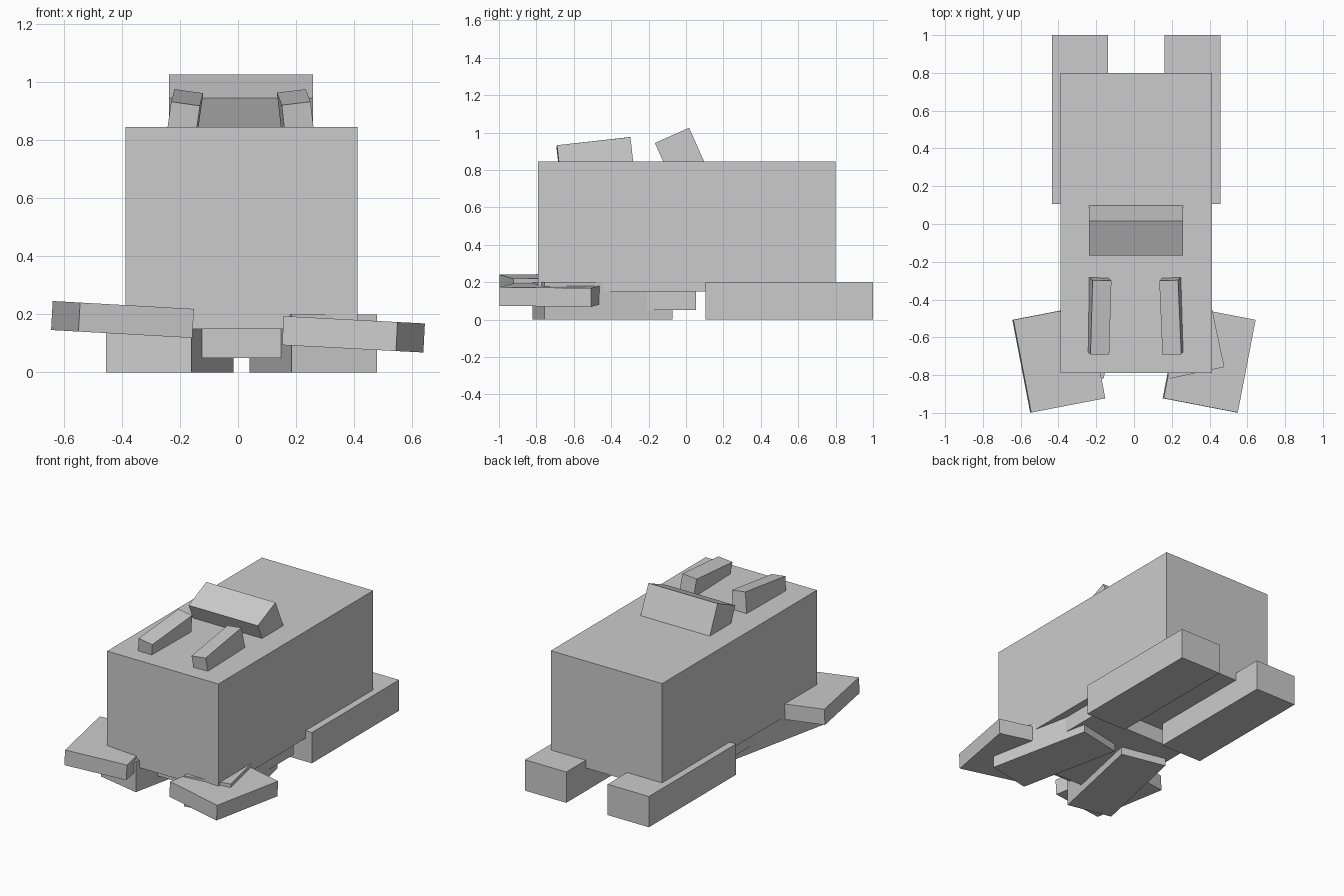
import bpy
from math import radians
from mathutils import Matrix, Vector

if "Cube" in bpy.data.objects:
    bpy.data.objects.remove(bpy.data.objects["Cube"])

CX = 0.012  # centre line of the torso and legs


def box(name, size, loc, pitch=0, roll=0, yaw=0):
    """Box turned by yaw, then pitch, then roll about the world axes."""
    bpy.ops.mesh.primitive_cube_add(size=1)
    ob = bpy.context.object
    ob.name = name
    rot = (Matrix.Rotation(radians(roll), 4, 'Y')
           @ Matrix.Rotation(radians(pitch), 4, 'X')
           @ Matrix.Rotation(radians(yaw), 4, 'Z'))
    ob.data.transform(rot @ Matrix.Diagonal((*size, 1)))
    ob.location = loc
    return rot


# torso and belly plate
box("body", (0.8, 1.59, 0.695), (CX, 0.005, 0.4975))
box("belly", (0.7, 0.7, 0.1), (CX, -0.297, 0.1))

# straight hind legs and toed-in front legs
for side, s in (("left", -1), ("right", 1)):
    box(f"hind_leg_{side}", (0.297, 0.895, 0.2), (CX + s * 0.297, 0.5525, 0.1))
    box(f"front_leg_{side}", (0.3, 0.7, 0.2), (CX + s * 0.247, -0.446, 0.1), yaw=s * 12)

# splayed flat front feet, both leaning the same way
box("front_foot_left", (0.4, 0.5, 0.1), (-0.398, -0.715, 0.182), roll=3.2, yaw=10.9)
box("front_foot_right", (0.4, 0.5, 0.1), (0.398, -0.715, 0.131), roll=3, yaw=-10.9)

# tilted ridge on the back
box("back_ridge", (0.497, 0.2, 0.3), (-0.075 + 0.085, -0.014, 0.848), pitch=24)

# brow blocks, placed by the centre of their top face
for name, top, roll, yaw in (("brow_left", (-0.175, -0.495, 0.947), 8, -0.8),
                             ("brow_right", (0.192, -0.495, 0.948), -6.5, 1.7)):
    rot = box(name, (0.1, 0.395, 0.2), (0, 0, 0), 6.5, roll, yaw)
    bpy.context.object.location = Vector(top) - rot.to_3x3() @ Vector((0, 0, 0.1))
